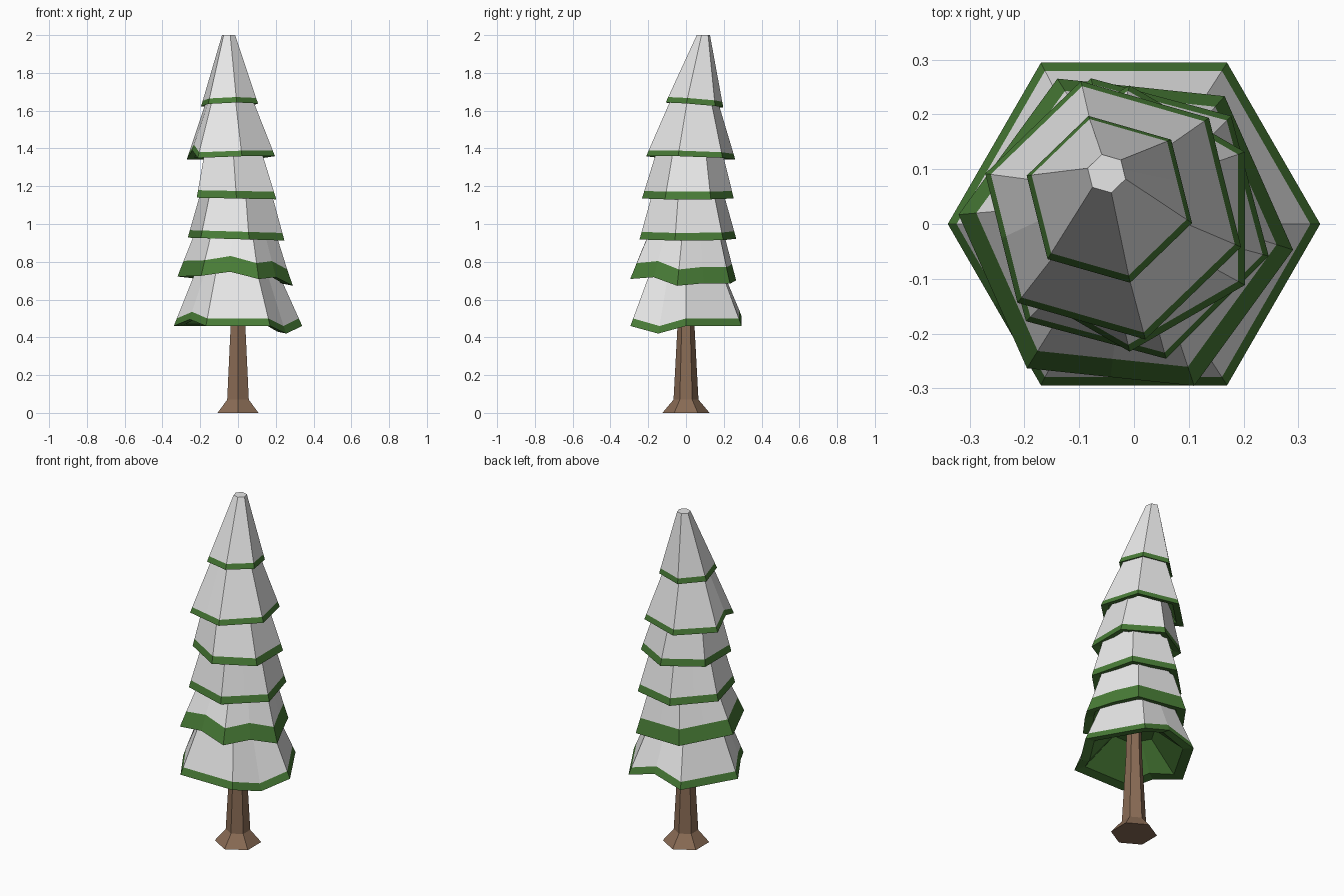
import bpy, bmesh, math

cube = bpy.data.objects.get("Cube")
if cube:
    bpy.data.objects.remove(cube, do_unlink=True)


def material(name, rgb):
    m = bpy.data.materials.new(name)
    m.use_nodes = True
    m.diffuse_color = (*rgb, 1)
    m.node_tree.nodes["Principled BSDF"].inputs["Base Color"].default_value = (*rgb, 1)
    return m


SNOW = material("snow_white", (0.80, 0.80, 0.80))
GREEN = material("needle_green", (0.065, 0.20, 0.037))
BARK = material("bark_brown", (0.25, 0.147, 0.09))


def hexagon(cx, cy, z, radius, turn):
    """Six corners with a midpoint after each, so edges can sag or lift."""
    corners = [(cx + radius * math.cos(math.radians(turn + 60 * i)),
                cy + radius * math.sin(math.radians(turn + 60 * i)), z) for i in range(6)]
    ring = []
    for i, a in enumerate(corners):
        b = corners[(i + 1) % 6]
        ring += [a, tuple((p + q) / 2 for p, q in zip(a, b))]
    return ring


def loft(name, rings, mats, strip_mats):
    """Bridge the rings in order and cap both ends."""
    bm = bmesh.new()
    rows = [[bm.verts.new(p) for p in ring] for ring in rings]
    n = len(rows[0])
    for low, high, slot in zip(rows, rows[1:], strip_mats):
        for i in range(n):
            j = (i + 1) % n
            bm.faces.new((low[i], low[j], high[j], high[i])).material_index = slot
    bm.faces.new(rows[0][::-1]).material_index = strip_mats[0]
    bm.faces.new(rows[-1]).material_index = strip_mats[-1]
    bmesh.ops.recalc_face_normals(bm, faces=bm.faces)
    mesh = bpy.data.meshes.new(name)
    bm.to_mesh(mesh)
    bm.free()
    for m in mats:
        mesh.materials.append(m)
    obj = bpy.data.objects.new(name, mesh)
    bpy.context.collection.objects.link(obj)


def tier(name, base, radius, turn, band, top, top_radius, tilt=(0, 0), lifts={}):
    """Hollow hexagonal skirt: green underside and hem, snow above."""
    (bx, by, bz), (tx, ty, tz) = base, top

    def level(z, r, hem):
        f = (z - bz) / (tz - bz)
        ring = hexagon(bx + (tx - bx) * f, by + (ty - by) * f, z, r, turn)
        if not hem:
            return ring
        return [(x, y, h + tilt[0] * (x - bx) + tilt[1] * (y - by) + lifts.get(i, 0))
                for i, (x, y, h) in enumerate(ring)]

    slope = (radius - top_radius) / (tz - bz)
    rings = [level(bz + 0.17, radius * 0.35, False),
             level(bz + 0.01, radius * 0.82, True),
             level(bz, radius, True),
             level(bz + band, radius - slope * band, True),
             level(tz, top_radius, False)]
    loft(name, rings, [GREEN, SNOW], [0, 0, 0, 1])


# Trunk with a flared foot
loft("trunk", [hexagon(0, 0, z, r, 30) for z, r in
               ((0, 0.125), (0.07, 0.066), (0.46, 0.045), (0.64, 0.04))],
     [BARK], [0, 0, 0])

# Branch tiers from bottom to top; lifts are hem offsets by ring position
tier("branch_tier_1", (0, 0, 0.46), 0.34, 0, 0.04, (-0.01, 0, 0.86), 0.17,
     lifts={3: 0.05, 7: 0.035, 11: -0.04})
tier("branch_tier_2", (-0.015, -0.015, 0.705), 0.307, -6, 0.085, (-0.01, 0.01, 1.05), 0.18,
     tilt=(-0.06, -0.04), lifts={9: 0.03, 0: -0.015, 11: 0.02})
tier("branch_tier_3", (-0.01, 0.01, 0.92), 0.265, -15, 0.04, (-0.01, 0.01, 1.25), 0.17,
     tilt=(-0.03, 0))
tier("branch_tier_4", (-0.008, 0.01, 1.135), 0.243, 30, 0.04, (-0.03, 0.02, 1.45), 0.155,
     tilt=(-0.02, 0))
tier("branch_tier_5", (-0.038, 0.025, 1.35), 0.243, -16, 0.03, (-0.045, 0.045, 1.69), 0.115,
     tilt=(0.03, -0.03), lifts={7: 0.045})
tier("branch_tier_6", (-0.045, 0.045, 1.63), 0.157, -16, 0.03, (-0.05, 0.092, 2.0), 0.036,
     tilt=(0.03, -0.08))
